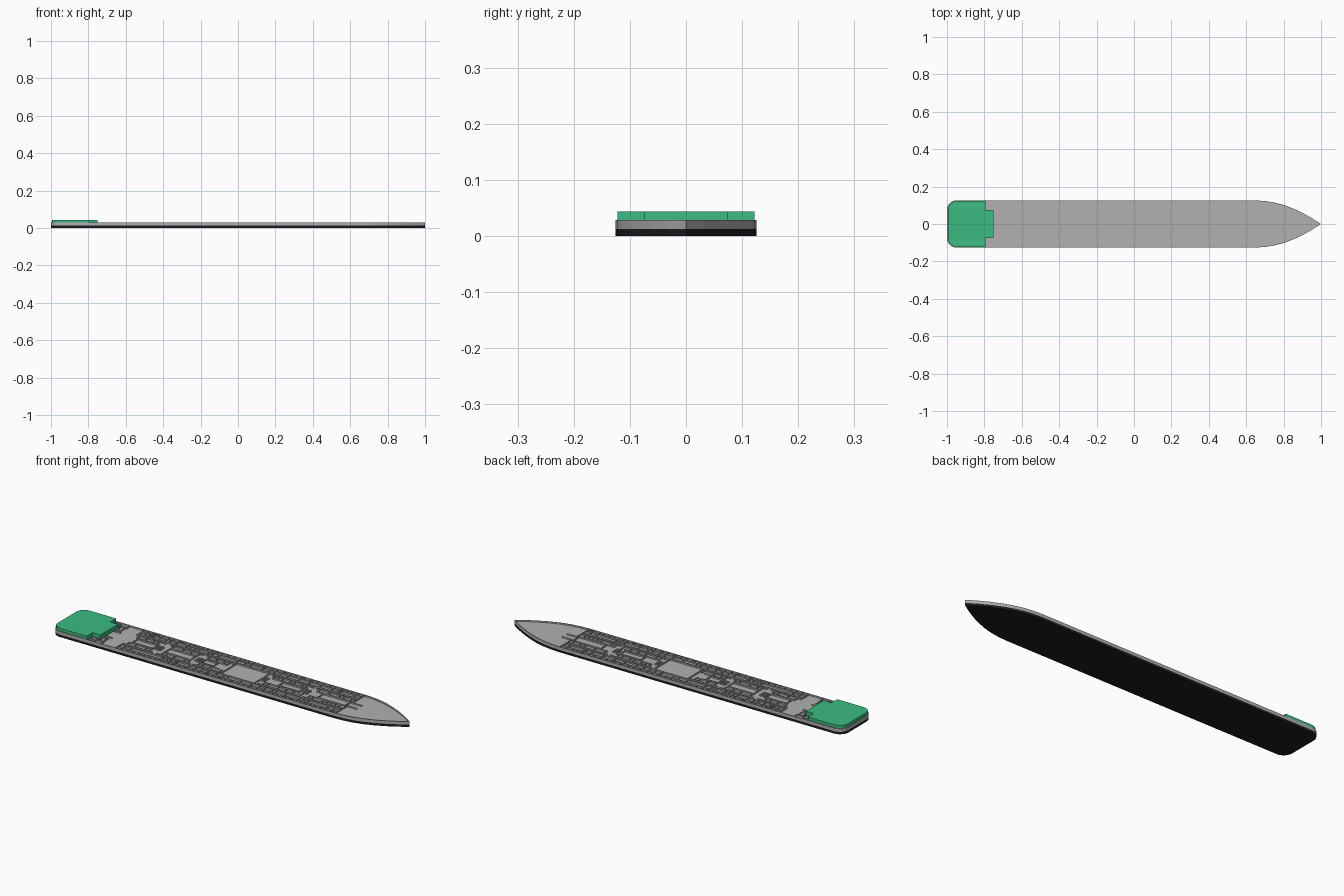
import bpy, bmesh, math, random

if "Cube" in bpy.data.objects:
    bpy.data.objects.remove(bpy.data.objects["Cube"])

random.seed(7)
FLOOR, TOP, ROOF = 0.021, 0.0285, 0.044
HALF = 0.126


def material(name, rgb):
    m = bpy.data.materials.new(name)
    m.diffuse_color = (*rgb, 1)
    m.use_nodes = True
    m.node_tree.nodes["Principled BSDF"].inputs["Base Color"].default_value = m.diffuse_color
    return m


GREY = material("deck grey", (0.44, 0.44, 0.44))
BLACK = material("keel black", (0.013, 0.013, 0.015))
GREEN = material("roof green", (0.045, 0.50, 0.22))


def finish(name, bm, mat):
    bmesh.ops.recalc_face_normals(bm, faces=bm.faces)
    me = bpy.data.meshes.new(name)
    bm.to_mesh(me)
    bm.free()
    me.materials.append(mat)
    ob = bpy.data.objects.new(name, me)
    bpy.context.collection.objects.link(ob)
    return ob


def slab(name, outline, z0, z1, mat):
    """Solid plate from a plan outline."""
    bm = bmesh.new()
    f = bm.faces.new([bm.verts.new((x, y, z0)) for x, y in outline])
    ext = bmesh.ops.extrude_face_region(bm, geom=[f], use_keep_orig=True)
    for v in ext["geom"]:
        if isinstance(v, bmesh.types.BMVert):
            v.co.z = z1
    return finish(name, bm, mat)


def stern_corner(x0, half, r):
    """Quarter ellipse from the stern edge round to the side."""
    return [(x0 + r * (1 - math.cos(a)), half - r + r * math.sin(a))
            for a in (math.radians(15 * i) for i in range(7))]


def mirrored(upper):
    return upper + [(x, -y) for x, y in reversed(upper) if abs(y) > 1e-6]


def hull_outline(inset=0.0):
    h = HALF - inset
    bow = [(0.65, 1.0), (0.70, 0.975), (0.75, 0.915), (0.80, 0.81),
           (0.85, 0.66), (0.90, 0.475), (0.95, 0.255)]
    tip = 1.0 - 2 * inset
    return mirrored(stern_corner(-1 + inset, h, 0.05)
                    + [(x, h * k) for x, k in bow] + [(tip, 0)])


# Hull layers
slab("keel_plate", hull_outline(), 0, 0.0125, BLACK)
slab("deck_floor", hull_outline(), 0.0125, FLOOR, GREY)

# Outer wall standing on the deck edge
bm = bmesh.new()
rings = []
for inset, z in ((0, FLOOR - 0.001), (0, TOP), (0.004, TOP), (0.004, FLOOR - 0.001)):
    rings.append([bm.verts.new((x, y, z)) for x, y in hull_outline(inset)])
n = len(rings[0])
for k in range(4):
    a, b = rings[k], rings[(k + 1) % 4]
    for i in range(n):
        j = (i + 1) % n
        bm.faces.new((a[i], a[j], b[j], b[i]))
finish("outer_wall", bm, GREY)

# Stern roof block with stepped forward edge
upper = stern_corner(-0.995, 0.122, 0.045) + [
    (-0.795, 0.122), (-0.795, 0.074), (-0.75, 0.074)]
slab("stern_roof", mirrored(upper), FLOOR, ROOF, GREEN)


# Interior partitions
T = 0.0035


def wall(bm, x0, y0, x1, y1, t=T):
    """Axis-aligned wall between two plan points."""
    xa, xb = min(x0, x1) - t / 2, max(x0, x1) + t / 2
    ya, yb = min(y0, y1) - t / 2, max(y0, y1) + t / 2
    r = bmesh.ops.create_cube(bm, size=1)
    for v in r["verts"]:
        v.co = (xb if v.co.x > 0 else xa, yb if v.co.y > 0 else ya,
                TOP - 0.0005 if v.co.z > 0 else FLOOR - 0.001)


def room(bm, x0, x1, y0, y1):
    wall(bm, x0, y0, x1, y0)
    wall(bm, x0, y1, x1, y1)
    wall(bm, x0, y0, x0, y1)
    wall(bm, x1, y0, x1, y1)


# Side cabins: corridor walls with closely spaced cross walls
bm = bmesh.new()
for s in (1, -1):
    wall(bm, -0.63, s * 0.100, 0.65, s * 0.100)
    wall(bm, -0.63, s * 0.073, 0.65, s * 0.073)
    wall(bm, -0.63, s * 0.073, -0.63, s * 0.124)
    wall(bm, 0.65, s * 0.02, 0.65, s * 0.124)
    x = -0.60
    while x < 0.64:
        wall(bm, x, s * 0.100, x, s * 0.124)
        if random.random() < 0.55:
            wall(bm, x, s * 0.073, x, s * 0.100)
        x += random.choice((0.012, 0.024, 0.03, 0.036))
finish("side_cabins", bm, GREY)

# Inner cabins flanking the central halls
bm = bmesh.new()
for s in (1, -1):
    for x0, x1 in ((-0.63, -0.46), (-0.43, -0.24), (-0.22, -0.07),
                   (0.16, 0.40), (0.42, 0.64)):
        wall(bm, x0, s * 0.058, x1, s * 0.058)
        wall(bm, x0 + 0.02, s * 0.030, x1 - 0.02, s * 0.030)
        x = x0 + 0.02
        while x < x1:
            wall(bm, x, s * 0.030, x, s * 0.058)
            x += random.choice((0.024, 0.045, 0.06))
finish("inner_cabins", bm, GREY)

# Central halls
bm = bmesh.new()
for x0, x1, h in ((-0.055, 0.14, 0.068), (-0.60, -0.48, 0.022),
                  (-0.41, -0.26, 0.024), (-0.20, -0.13, 0.020),
                  (0.25, 0.37, 0.020), (0.48, 0.64, 0.025)):
    room(bm, x0, x1, -h, h)
finish("central_halls", bm, GREY)

# Stairwells with a few dividing walls
bm = bmesh.new()
for x in (-0.455, -0.225, 0.155, 0.40):
    room(bm, x - 0.012, x + 0.012, -0.018, 0.018)
    for y in (-0.006, 0.006):
        wall(bm, x - 0.012, y, x + 0.012, y, 0.002)
finish("stairwells", bm, GREY)

# Small rooms ahead of the stern roof, and short walls behind the bow deck
bm = bmesh.new()
for s in (1, -1):
    room(bm, -0.79, -0.755, s * 0.080, s * 0.106)
    room(bm, -0.745, -0.72, s * 0.055, s * 0.095)
    wall(bm, -0.745, s * 0.035, -0.71, s * 0.035)
    wall(bm, -0.715, s * 0.095, -0.715, s * 0.124)
    wall(bm, 0.65, s * 0.020, 0.705, s * 0.020)
finish("end_rooms", bm, GREY)
